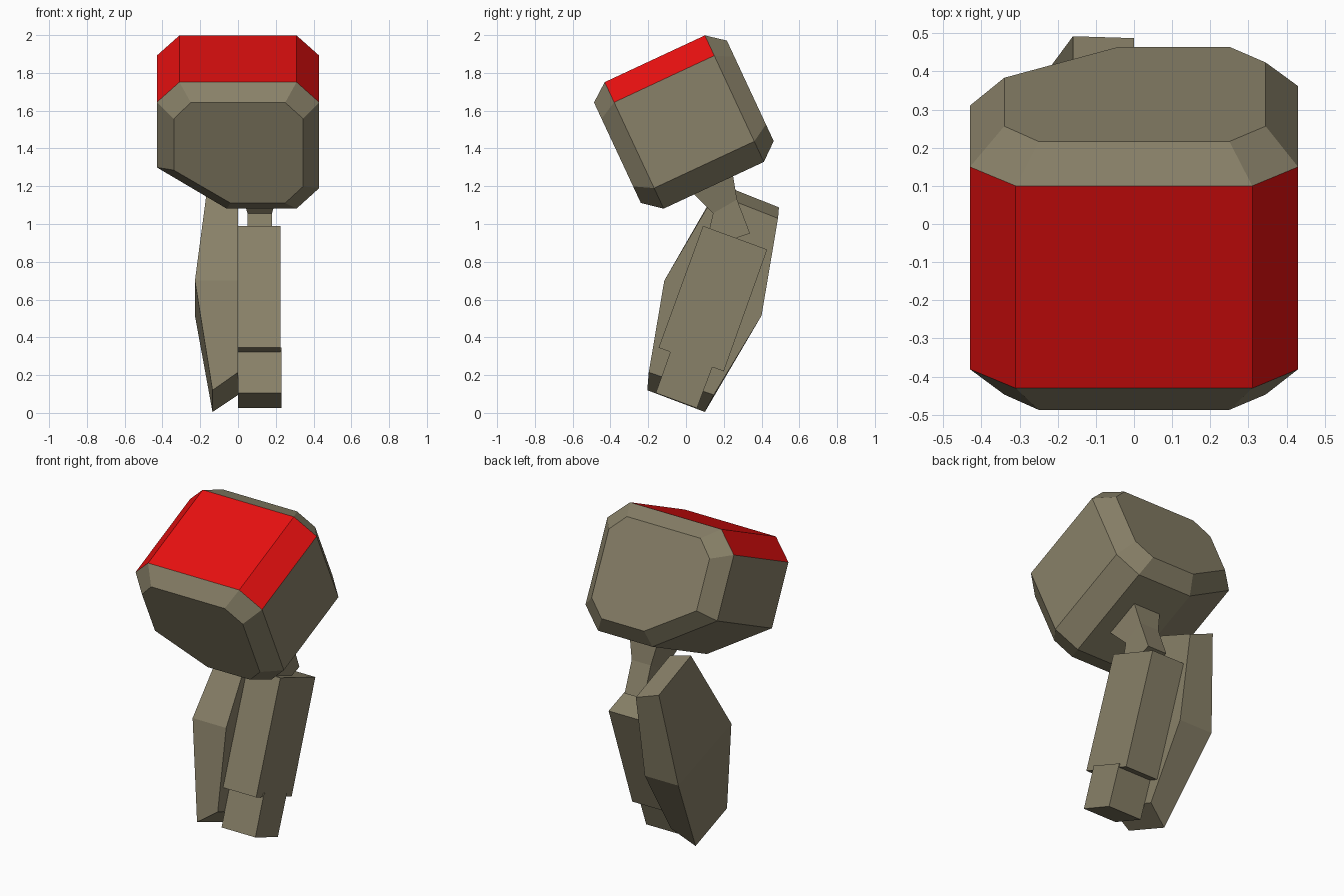
import bpy, bmesh, math
from mathutils import Vector

if "Cube" in bpy.data.objects:
    bpy.data.objects.remove(bpy.data.objects["Cube"])


def material(name, rgb):
    m = bpy.data.materials.new(name)
    m.diffuse_color = (*rgb, 1)
    m.use_nodes = True
    m.node_tree.nodes["Principled BSDF"].inputs["Base Color"].default_value = m.diffuse_color
    return m


KHAKI = material("khaki", (0.25, 0.22, 0.14))
RED = material("red", (0.80, 0.005, 0.005))


def loft(name, rings, mats=(KHAKI,)):
    """Bridge equal-length rings of points and cap both ends."""
    bm = bmesh.new()
    loops = [[bm.verts.new(p) for p in ring] for ring in rings]
    n = len(loops[0])
    for a, b in zip(loops, loops[1:]):
        for i in range(n):
            j = (i + 1) % n
            bm.faces.new((a[i], a[j], b[j], b[i]))
    bm.faces.new(loops[0])
    bm.faces.new(loops[-1])
    bmesh.ops.recalc_face_normals(bm, faces=bm.faces)
    me = bpy.data.meshes.new(name)
    bm.to_mesh(me)
    bm.free()
    for m in mats:
        me.materials.append(m)
    ob = bpy.data.objects.new(name, me)
    bpy.context.collection.objects.link(ob)
    return ob


def slab(name, side, x0, x1):
    """Extrude a (y, z) outline along x."""
    return loft(name, [[(x, y, z) for y, z in side] for x in (x0, x1)])


# Head: chamfered prism along an axis tilted back by 25 degrees
TILT = math.radians(25)
C, S = math.cos(TILT), math.sin(TILT)


def tilted(profile, s):
    return [(x, s * C - t * S, s * S + t * C) for x, t in profile]


body = [(-0.31, 1.769), (0.31, 1.769), (0.43, 1.651), (0.43, 1.15),
        (0.31, 1.03), (-0.06, 1.03), (-0.43, 1.271)]
body.append((-0.43, 1.651))
cap = [(-0.25, 1.695), (0.25, 1.695), (0.345, 1.60), (0.345, 1.205),
       (0.25, 1.108), (-0.04, 1.108), (-0.34, 1.30), (-0.34, 1.60)]
head = loft("head", [tilted(cap, 0.253), tilted(body, 0.35),
                     tilted(body, 0.935), tilted(cap, 1.029)], (KHAKI, RED))

# Red top: upward faces that run parallel to the head axis
axis, up = Vector((0, C, S)), Vector((0, -S, C))
for f in head.data.polygons:
    if abs(f.normal.dot(axis)) < 0.1 and f.normal.dot(up) > 0.4:
        f.material_index = 1


# Neck: flared at the head, narrow waist, flared into the arm
def neck_ring(x0, x1, front, back):
    return [(x0, *front), (x1, *front), (x1, *back), (x0, *back)]


loft("neck", [neck_ring(0.01, 0.22, (0.0, 1.20), (0.24, 1.31)),
              neck_ring(0.05, 0.18, (0.143, 1.056), (0.27, 1.13)),
              neck_ring(0.05, 0.18, (0.10, 0.87), (0.339, 0.95))])

# Upper and lower boxes on the right
slab("right_upper_block", [(0.09, 0.99), (0.43, 0.865), (0.20, 0.22), (-0.145, 0.345)],
     0.0, 0.225)
slab("right_lower_block", [(-0.075, 0.345), (0.147, 0.262), (0.058, 0.025), (-0.16, 0.106)],
     0.0, 0.23)


# Left shell: flat inner side, ridged outer side
def shell_ring(x, outer, inner):
    return [(x, *outer[0]), (x, *outer[1]), (0, *inner[1]), (0, *inner[0])]


middle = [(-0.115, 0.70), (0.40, 0.515)]
loft("left_shell", [
    shell_ring(-0.16, [(0.18, 1.212), (0.492, 1.088)], [(0.155, 1.16), (0.487, 1.03)]),
    shell_ring(-0.228, middle, middle),
    shell_ring(-0.135, [(-0.205, 0.12), (0.10, 0.005)], [(-0.197, 0.215), (0.147, 0.095)])])
